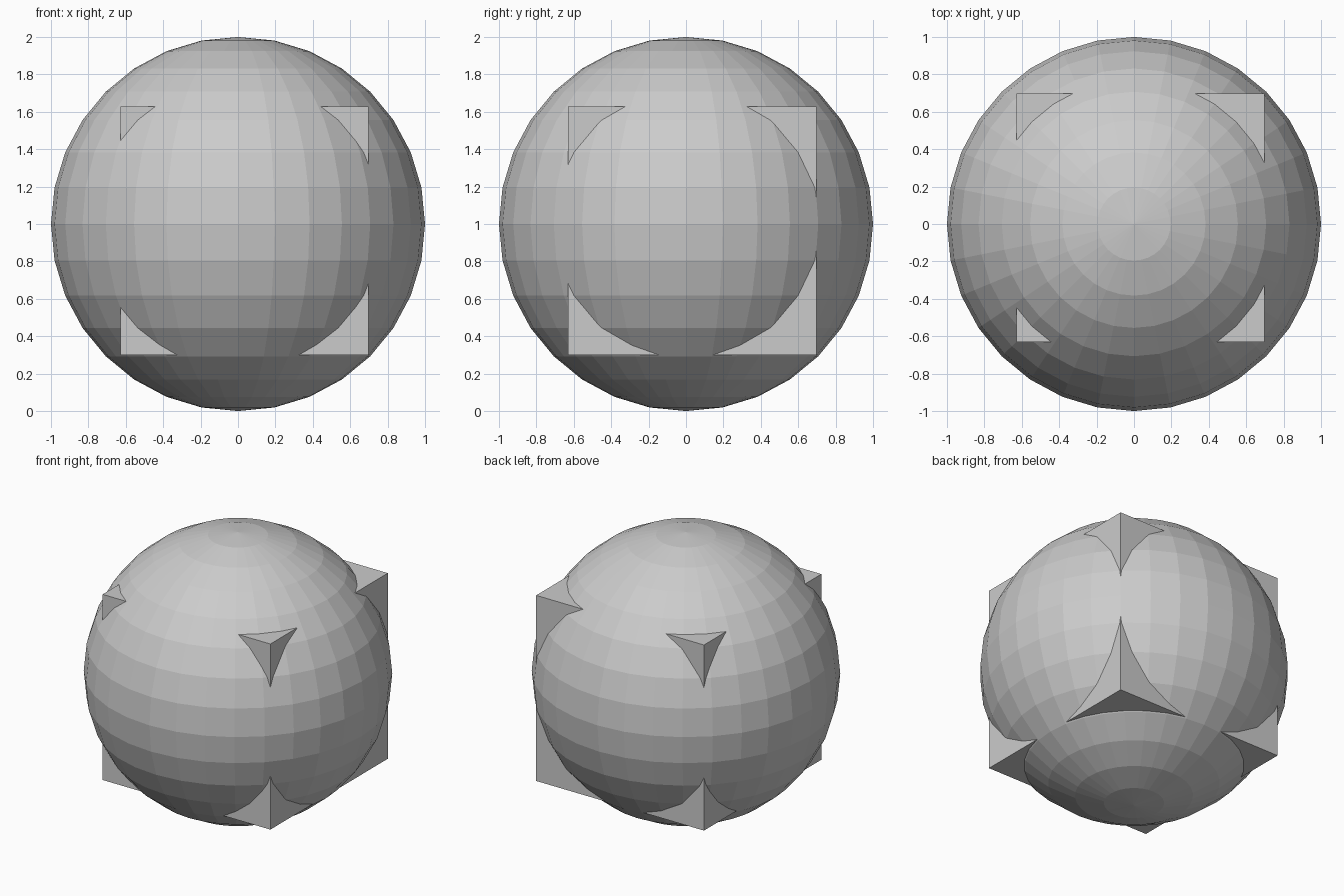
import bpy

if "Cube" in bpy.data.objects:
    bpy.data.objects.remove(bpy.data.objects["Cube"])

# faceted ball: 32 segments, 16 rings, resting on the ground
bpy.ops.mesh.primitive_uv_sphere_add(segments=32, ring_count=16, radius=1.0,
                                     location=(0, 0, 1))
ball = bpy.context.object
ball.name = "ball"

# slightly offset cube whose corners poke through the ball
bpy.ops.mesh.primitive_cube_add(size=1.327, location=(0.034, 0.033, 0.964))
cube = bpy.context.object
cube.name = "inner_cube"
